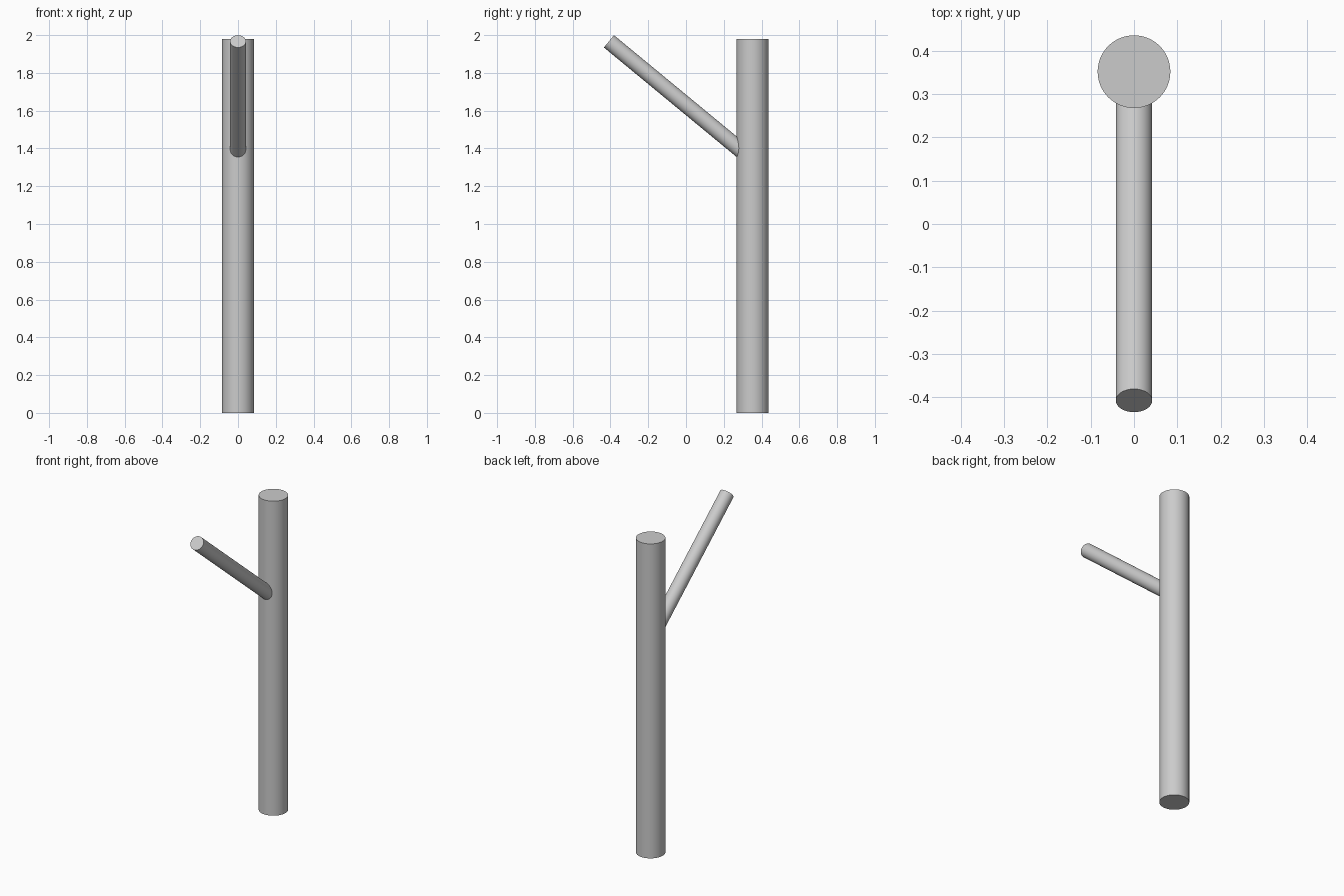
import bpy
import math
from mathutils import Vector

cube = bpy.data.objects.get("Cube")
if cube:
    bpy.data.objects.remove(cube, do_unlink=True)

# Single plain grey material
grey = bpy.data.materials.new("plain_grey")
grey.use_nodes = True
colour = (0.6, 0.6, 0.6, 1)
grey.diffuse_color = colour
grey.node_tree.nodes["Principled BSDF"].inputs["Base Color"].default_value = colour


def rod(name, start, end, radius):
    """Smooth-sided capped cylinder between two points."""
    start, end = Vector(start), Vector(end)
    axis = end - start
    bpy.ops.mesh.primitive_cylinder_add(
        vertices=64, radius=radius, depth=axis.length,
        location=(start + end) / 2,
        rotation=axis.to_track_quat("Z", "Y").to_euler())
    obj = bpy.context.object
    obj.name = name
    obj.data.materials.append(grey)
    bpy.ops.object.shade_smooth_by_angle(angle=math.radians(30))
    return obj


# Upright post at the back
POST_Y = 0.352
rod("post", (0, POST_Y, 0), (0, POST_Y, 1.98), 0.084)

# Slanted arm rising forward, rooted on the post's axis
rod("arm", (0, POST_Y, 1.34), (0, -0.408, 1.967), 0.042)
